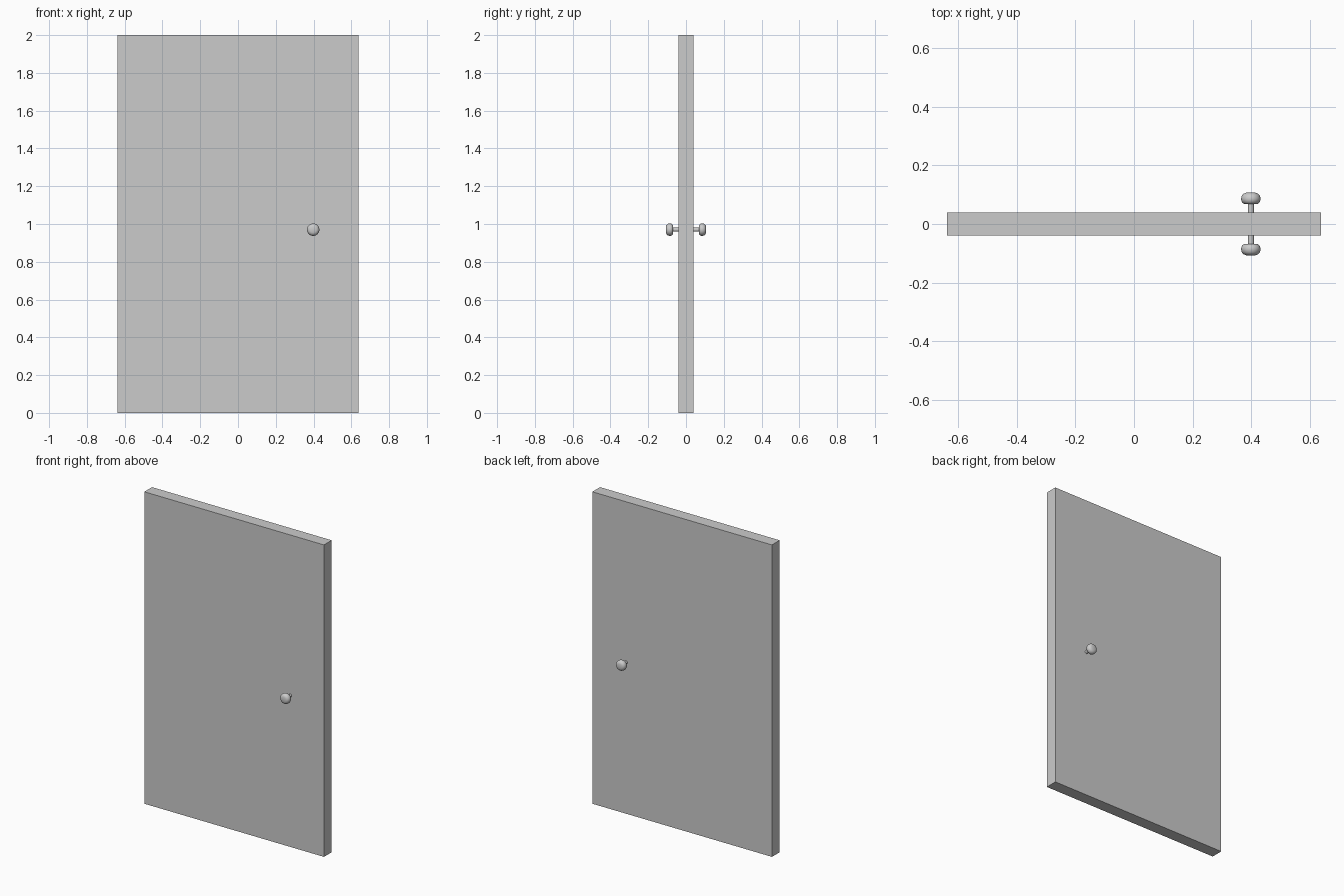
import bpy, bmesh, math
from mathutils import Matrix, Vector

if "Cube" in bpy.data.objects:
    bpy.data.objects.remove(bpy.data.objects["Cube"])

W, T, H = 1.274, 0.078, 2.0
KNOB_X, KNOB_Z = 0.398, 0.97


def add_object(name, bm):
    mesh = bpy.data.meshes.new(name)
    bmesh.ops.recalc_face_normals(bm, faces=bm.faces)
    bm.to_mesh(mesh)
    bm.free()
    obj = bpy.data.objects.new(name, mesh)
    bpy.context.collection.objects.link(obj)
    return obj


# Door slab, with the centre seam running round its edges
bm = bmesh.new()
bmesh.ops.create_cube(bm, size=1, matrix=Matrix.Translation((0, 0, H / 2)) @ Matrix.Diagonal((W, T, H, 1)))
bmesh.ops.bisect_plane(bm, geom=bm.verts[:] + bm.edges[:] + bm.faces[:],
                       plane_co=(0, 0, 0), plane_no=(0, 1, 0))
add_object("door_slab", bm)

# Knob profile: (radius, distance from the door centre)
PROFILE = [(0.0105, 0.035), (0.0105, 0.068), (0.024, 0.069), (0.030, 0.074),
           (0.033, 0.082), (0.033, 0.088), (0.031, 0.096), (0.025, 0.103),
           (0.016, 0.1065), (0, 0.107)]


def knob(name, side):
    bm = bmesh.new()
    verts = [bm.verts.new((KNOB_X + r, side * d, KNOB_Z)) for r, d in PROFILE]
    edges = [bm.edges.new(pair) for pair in zip(verts, verts[1:])]
    bmesh.ops.spin(bm, geom=verts + edges, cent=(KNOB_X, 0, KNOB_Z), axis=(0, 1, 0),
                   angle=math.tau, steps=24, use_duplicate=False)
    bmesh.ops.remove_doubles(bm, verts=bm.verts, dist=0.0002)
    obj = add_object(name, bm)
    bpy.ops.object.select_all(action='DESELECT')
    obj.select_set(True)
    bpy.context.view_layer.objects.active = obj
    bpy.ops.object.shade_smooth_by_angle(angle=math.radians(50))


# Matching knobs on both faces
for name, side in (("front_knob", -1), ("back_knob", 1)):
    knob(name, side)
